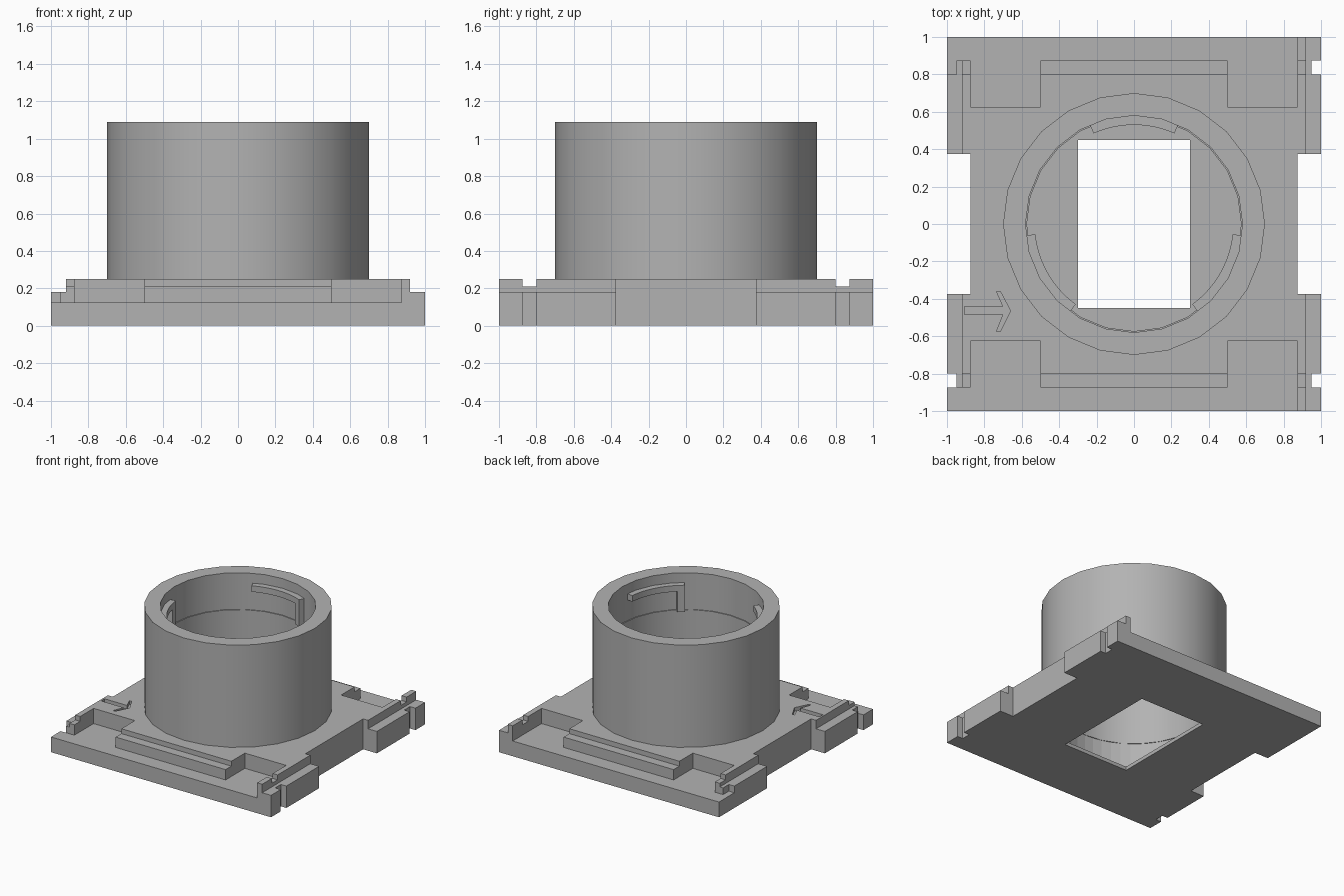
import bpy, bmesh
from math import sin, cos, radians, tau

cube = bpy.data.objects.get("Cube")
if cube:
    bpy.data.objects.remove(cube, do_unlink=True)

grey = bpy.data.materials.new("plain grey")
grey.use_nodes = True
grey.diffuse_color = (0.45, 0.45, 0.45, 1)
grey.node_tree.nodes["Principled BSDF"].inputs["Base Color"].default_value = (0.45, 0.45, 0.45, 1)

TOP = 0.25      # plate top
ABOVE = 0.4     # cutters reach past the top
BELOW = -0.2


def finish(name, bm):
    bmesh.ops.recalc_face_normals(bm, faces=bm.faces)
    mesh = bpy.data.meshes.new(name)
    bm.to_mesh(mesh)
    bm.free()
    obj = bpy.data.objects.new(name, mesh)
    obj.data.materials.append(grey)
    bpy.context.collection.objects.link(obj)
    return obj


def prism(name, outline, z0, z1):
    """Extrude an xy outline from z0 to z1."""
    bm = bmesh.new()
    base = bm.faces.new([bm.verts.new((x, y, z0)) for x, y in outline])
    ext = bmesh.ops.extrude_face_region(bm, geom=[base])
    for v in ext["geom"]:
        if isinstance(v, bmesh.types.BMVert):
            v.co.z = z1
    return finish(name, bm)


def rect(x0, x1, y0, y1):
    return [(x0, y0), (x1, y0), (x1, y1), (x0, y1)]


def circle(radius, count):
    return [(radius * cos(tau * i / count), radius * sin(tau * i / count)) for i in range(count)]


def arc(r0, r1, a0, a1, steps):
    angles = [radians(a0 + (a1 - a0) * i / steps) for i in range(steps + 1)]
    return ([(r1 * cos(a), r1 * sin(a)) for a in angles]
            + [(r0 * cos(a), r0 * sin(a)) for a in reversed(angles)])


def select_only(obj):
    bpy.ops.object.select_all(action='DESELECT')
    obj.select_set(True)
    bpy.context.view_layer.objects.active = obj


def cut(target, outline, z0, z1=ABOVE):
    cutter = prism("cutter", outline, z0, z1)
    cutter.hide_render = True
    mod = target.modifiers.new("cut", 'BOOLEAN')
    mod.operation = 'DIFFERENCE'
    mod.solver = 'EXACT'
    mod.object = cutter
    select_only(target)
    bpy.ops.object.modifier_apply(modifier=mod.name)
    bpy.data.objects.remove(cutter, do_unlink=True)


# Base plate
plate = prism("base_plate", rect(-1, 1, -1, 1), 0, TOP)


def cut_box(sx, sy, x0, x1, y0, y1, z0):
    xs, ys = sorted((sx * x0, sx * x1)), sorted((sy * y0, sy * y1))
    cut(plate, rect(*xs, *ys), z0)


# Side recesses and lowered side ledges
for sx in (-1, 1):
    cut_box(sx, 1, 0.875, 1.2, -0.375, 0.375, BELOW)
    cut_box(sx, 1, 0.92, 1.2, -1.2, 1.2, 0.18)

# Low end strips, rib tops, corner pockets and notches
for sy in (-1, 1):
    cut_box(1, sy, -1.2, 0.875, 0.875, 1.2, 0.125)
    cut_box(1, sy, -0.5, 0.5, 0.8, 0.95, 0.21)
    for sx in (-1, 1):
        cut_box(sx, sy, 0.5, 0.875, 0.625, 0.95, 0.125)
        cut_box(sx, sy, 0.85, 0.95, 0.8, 0.875, 0.21)
        blind = sx < 0 < sy
        cut_box(sx, sy, 0.95, 1.2, 0.8, 0.875, 0.125 if blind else BELOW)

# Bore with a thin floor, window opening, engraved arrow
cut(plate, circle(0.575, 48), 0.03)
cut(plate, rect(-0.3, 0.3, -0.45, 0.45), BELOW)
arrow = [(-0.905, -0.44), (-0.70, -0.44), (-0.735, -0.36), (-0.715, -0.36), (-0.66, -0.465),
         (-0.715, -0.575), (-0.735, -0.575), (-0.70, -0.485), (-0.905, -0.485)]
cut(plate, arrow, TOP - 0.03)

# Tube with a shallow inner step
profile = [(0.7, TOP), (0.7, 1.09), (0.58, 1.09), (0.58, 0.79), (0.573, 0.79), (0.573, TOP)]
SIDES = 24
bm = bmesh.new()
rings = [[bm.verts.new((x, y, z)) for x, y in circle(r, SIDES)] for r, z in profile]
for k, ring in enumerate(rings):
    other = rings[(k + 1) % len(rings)]
    for i in range(SIDES):
        j = (i + 1) % SIDES
        bm.faces.new((ring[i], ring[j], other[j], other[i]))
tube = finish("tube", bm)
select_only(tube)
bpy.ops.object.shade_smooth_by_angle(angle=radians(30))

# Three L-shaped locking hooks inside the tube
for n, mid in enumerate((90, 210, 330), 1):
    prism(f"hook_bar_{n}", arc(0.53, 0.6, mid - 24, mid + 24, 12), 0.96, 1.01)
    prism(f"hook_stop_{n}", arc(0.53, 0.6, mid - 24, mid - 18, 2), 0.79, 0.96)
